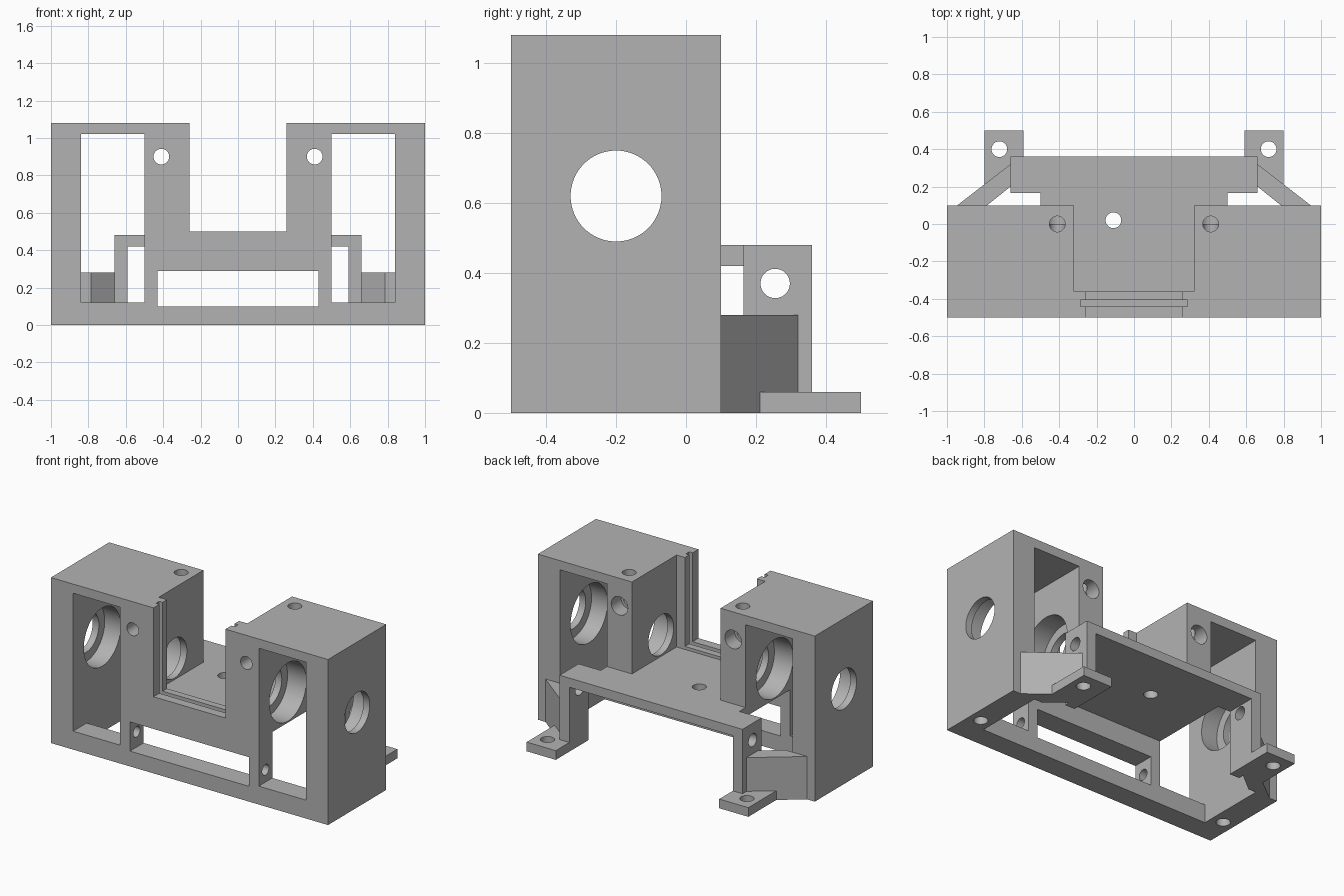
import bpy, bmesh
from math import radians
from mathutils import Matrix, Vector

old = bpy.data.objects.get("Cube")
if old:
    bpy.data.objects.remove(old, do_unlink=True)

grey = bpy.data.materials.new("plain grey")
grey.use_nodes = True
COLOUR = (0.45, 0.45, 0.45, 1)
grey.diffuse_color = COLOUR
grey.node_tree.nodes["Principled BSDF"].inputs["Base Color"].default_value = COLOUR


def finish(name, bm):
    bmesh.ops.recalc_face_normals(bm, faces=bm.faces)
    mesh = bpy.data.meshes.new(name)
    bm.to_mesh(mesh)
    bm.free()
    mesh.materials.append(grey)
    obj = bpy.data.objects.new(name, mesh)
    bpy.context.collection.objects.link(obj)
    return obj


def prism(name, points, axis, start, end):
    """Extrude an outline: (x, z) along y, or (x, y) along z."""
    bm = bmesh.new()
    place = (lambda a, b: (a, start, b)) if axis == "y" else (lambda a, b: (a, b, start))
    face = bm.faces.new([bm.verts.new(place(a, b)) for a, b in points])
    out = bmesh.ops.extrude_face_region(bm, geom=[face])
    step = Vector((0, end - start, 0) if axis == "y" else (0, 0, end - start))
    bmesh.ops.translate(bm, vec=step, verts=[v for v in out["geom"] if isinstance(v, bmesh.types.BMVert)])
    return finish(name, bm)


def box(name, x, y, z):
    return prism(name, [(x[0], y[0]), (x[1], y[0]), (x[1], y[1]), (x[0], y[1])], "z", z[0], z[1])


def rod(name, axis, radius, centre, start, end, sides=32):
    """Cylinder along an axis; centre holds the other two coordinates in order."""
    bm = bmesh.new()
    bmesh.ops.create_cone(bm, cap_ends=True, segments=sides, radius1=radius, radius2=radius, depth=end - start)
    turn = {"x": Matrix.Rotation(radians(90), 4, "Y"), "y": Matrix.Rotation(radians(90), 4, "X"),
            "z": Matrix.Identity(4)}[axis]
    pos = list(centre)
    pos.insert("xyz".index(axis), (start + end) / 2)
    bmesh.ops.transform(bm, matrix=Matrix.Translation(pos) @ turn, verts=bm.verts)
    return finish(name, bm)


def combine(target, tools, operation):
    """Apply booleans to the target and drop the tool objects."""
    for tool in tools:
        mod = target.modifiers.new("cut", "BOOLEAN")
        mod.operation, mod.solver, mod.object = operation, "EXACT", tool
    graph = bpy.context.evaluated_depsgraph_get()
    mesh = bpy.data.meshes.new_from_object(target.evaluated_get(graph))
    target.modifiers.clear()
    target.data = mesh
    for tool in tools:
        bpy.data.objects.remove(tool, do_unlink=True)


def span(side, a, b):
    return tuple(sorted((side * a, side * b)))


def mirrored(half):
    return half + [(-a, b) for a, b in reversed(half)]


# Housing: U-shaped block hollowed between and below the towers
housing = prism("housing", mirrored([(1, 0), (1, 1.08), (0.26, 1.08), (0.26, 0.5)]), "y", -0.5, 0.1)
cuts = [
    box("middle_space", (-0.32, 0.32), (-0.36, 0.3), (-0.1, 1.3)),
    box("under_space", (-0.84, 0.84), (-0.36, 0.3), (-0.1, 0.42)),
    box("front_opening", (-0.43, 0.43), (-0.6, -0.2), (0.1, 0.29)),
    box("panel_groove", (-0.285, 0.285), (-0.44, -0.405), (0.47, 1.3)),
    rod("post_holes", "x", 0.035, (-0.43, 0.2), -0.6, 0.6),
]
for s in (1, -1):
    cuts += [
        box("window", span(s, 0.5, 0.84), (-0.6, 0.3), (0.12, 1.02)),
        rod("shaft_hole", "x", 0.13, (-0.2, 0.62), *span(s, 0.2, 1.1), sides=64),
        rod("bearing_seat", "x", 0.19, (-0.2, 0.62), *span(s, 0.365, 0.955), sides=64),
        rod("face_hole", "y", 0.042, (s * 0.41, 0.9), -0.6, 0.2),
        rod("face_bore", "y", 0.06, (s * 0.41, 0.9), 0.0, 0.2),
        rod("top_hole", "z", 0.042, (s * 0.41, 0), 0.9, 1.2),
        rod("base_hole", "z", 0.042, (s * 0.92, -0.29), -0.1, 0.2),
    ]
combine(housing, cuts, "DIFFERENCE")

# Deck with rear legs and feet
deck = prism("deck", mirrored([(0.32, -0.36), (0.32, 0.1), (0.5, 0.1), (0.5, 0.165),
                               (0.66, 0.165), (0.66, 0.36)]), "z", 0.42, 0.48)
legs, holes = [], [rod("deck_hole", "z", 0.042, (-0.11, 0.02), 0.3, 0.6)]
for s in (1, -1):
    legs += [
        box("leg", span(s, 0.59, 0.66), (0.165, 0.36), (0, 0.48)),
        box("foot", span(s, 0.59, 0.8), (0.21, 0.5), (0, 0.06)),
    ]
    holes += [
        rod("leg_hole", "x", 0.042, (0.255, 0.37), *span(s, 0.5, 0.75)),
        rod("foot_hole", "z", 0.042, (s * 0.72, 0.4), -0.1, 0.2),
    ]
combine(deck, legs, "UNION")
combine(deck, holes, "DIFFERENCE")

# Diagonal braces from the towers to the legs
parts = [housing, deck]
for s, label in ((1, "left"), (-1, "right")):
    outline = [(0.945, 0.1), (0.66, 0.32), (0.66, 0.2), (0.785, 0.1)]
    parts.append(prism(label + "_brace", [(s * x, y) for x, y in outline], "z", 0, 0.28))

# Smooth the bores, keep edges crisp
bpy.ops.object.select_all(action="DESELECT")
for part in parts:
    part.select_set(True)
bpy.context.view_layer.objects.active = housing
bpy.ops.object.shade_smooth_by_angle(angle=radians(30))
